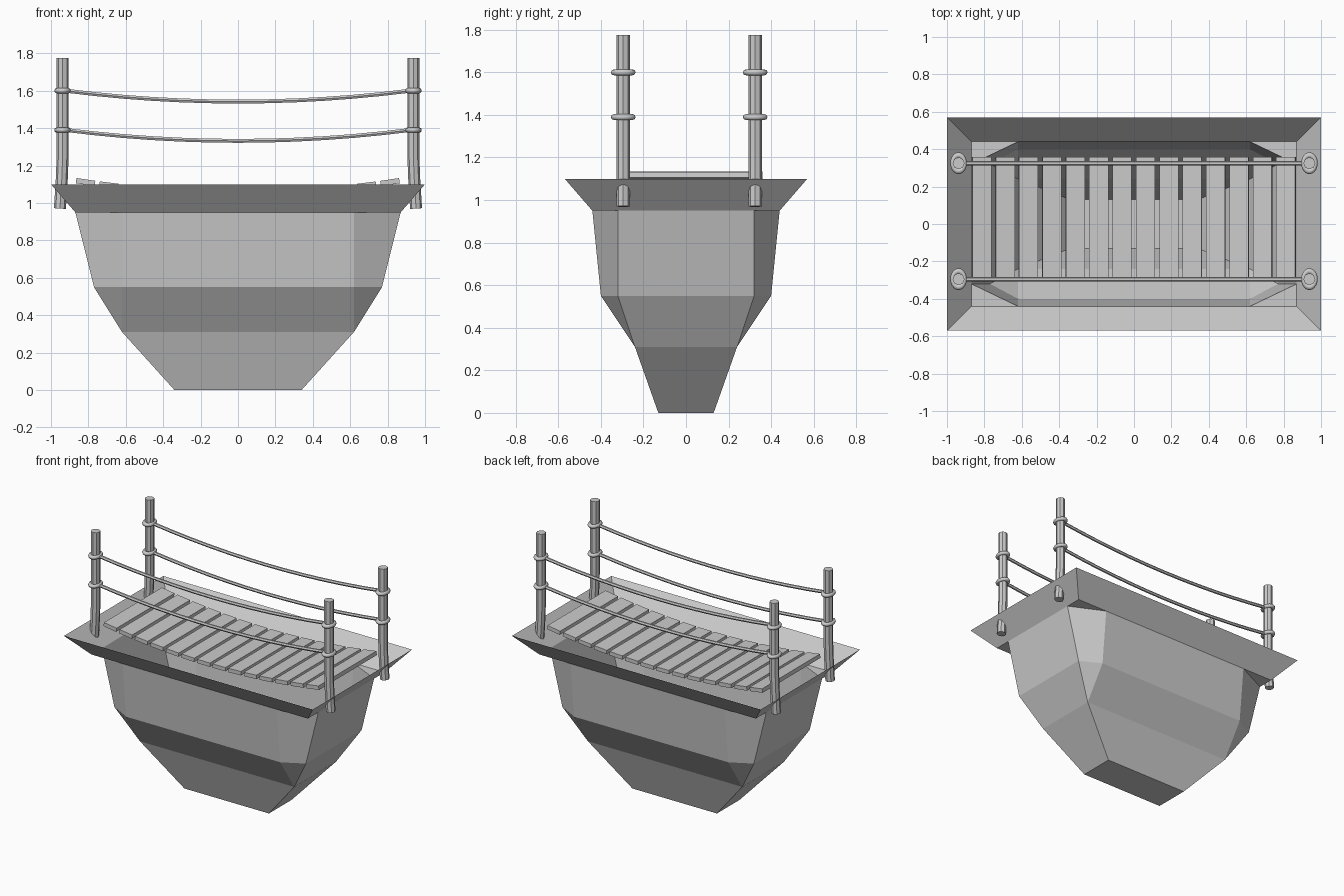
import bpy, bmesh, math
from mathutils import Vector

if "Cube" in bpy.data.objects:
    bpy.data.objects.remove(bpy.data.objects["Cube"])

CY = 0.015  # the bridge sits slightly behind the basin centre


def tube(name, points, radius, res):
    """Round tube through a few points, capped and turned into a mesh."""
    cu = bpy.data.curves.new(name, 'CURVE')
    cu.dimensions = '3D'
    cu.bevel_depth = radius
    cu.bevel_resolution = res
    cu.use_fill_caps = True
    sp = cu.splines.new('POLY')
    sp.points.add(len(points) - 1)
    for p, co in zip(sp.points, points):
        p.co = (*co, 1)
    ob = bpy.data.objects.new(name, cu)
    bpy.context.collection.objects.link(ob)
    bpy.ops.object.select_all(action='DESELECT')
    ob.select_set(True)
    bpy.context.view_layer.objects.active = ob
    bpy.ops.object.convert(target='MESH')
    bpy.ops.object.shade_smooth_by_angle(angle=math.radians(40))
    return ob


# Basin: open faceted shell, chamfered corners that run to a point, flared rim
bm = bmesh.new()


def rect(x, y, z):
    return [bm.verts.new((sx * x, sy * y, z))
            for sx, sy in ((1, -1), (1, 1), (-1, 1), (-1, -1))]


def octagon(x, y, cx, cy, z):
    # two vertices per corner, in the same counter-clockwise order as rect
    pts = [(cx, -y), (x, -cy), (x, cy), (cx, y),
           (-cx, y), (-x, cy), (-x, -cy), (-cx, -y)]
    return [bm.verts.new((px, py, z)) for px, py in pts]


base = rect(0.34, 0.13, 0)
low = rect(0.62, 0.24, 0.31)
mid = octagon(0.77, 0.40, 0.62, 0.32, 0.55)
top = octagon(0.87, 0.44, 0.62, 0.32, 0.95)
ledge = rect(0.87, 0.44, 0.95)
rim = rect(1.0, 0.57, 1.10)

bm.faces.new(base[::-1])
for i in range(4):
    j = (i + 1) % 4
    a, b, c = 2 * i, 2 * i + 1, (2 * i + 2) % 8
    bm.faces.new((base[i], base[j], low[j], low[i]))
    bm.faces.new((low[i], low[j], mid[c], mid[b]))
    bm.faces.new((low[i], mid[b], mid[a]))
    bm.faces.new((mid[a], mid[b], top[b], top[a]))
    bm.faces.new((mid[b], mid[c], top[c], top[b]))
    bm.faces.new((top[a], top[b], ledge[i]))
    bm.faces.new((ledge[i], ledge[j], rim[j], rim[i]))
bmesh.ops.remove_doubles(bm, verts=bm.verts[:], dist=1e-5)
me = bpy.data.meshes.new("basin")
bm.to_mesh(me)
bm.free()
bpy.context.collection.objects.link(bpy.data.objects.new("basin", me))

# Deck planks: following a shallow sag
SAG, HALF = 0.06, 0.815
for i in range(14):
    x = -HALF + i * 0.1252
    z = 1.052 + SAG * (x / HALF) ** 2
    bpy.ops.mesh.primitive_cube_add(size=1, location=(x, 0.027, z))
    plank = bpy.context.object
    plank.name = f"plank_{i + 1}"
    plank.scale = (0.102, 0.665, 0.028)
    plank.rotation_euler.y = -math.atan(2 * SAG * x / HALF ** 2)

# Posts, rope rings and sagging hand ropes on both sides
for side, y in (("front", CY - 0.31), ("back", CY + 0.31)):
    for end, s in (("left", -1), ("right", 1)):
        x = s * 0.938
        tube(f"{side}_{end}_post",
             [(x + s * 0.014, y, 0.97), (x + s * 0.004, y, 1.13),
              (x, y, 1.24), (x, y, 1.775)], 0.032, 2)
        for h in (1.39, 1.60):
            bpy.ops.mesh.primitive_torus_add(
                major_segments=20, minor_segments=8, major_radius=0.038,
                minor_radius=0.014, location=(x, y, h))
            ring = bpy.context.object
            ring.name = f"{side}_{end}_rope_ring"
            ring.scale = (0.85, 1.12, 1)
            bpy.ops.object.shade_smooth()
    for label, h in (("lower", 1.39), ("upper", 1.60)):
        pts = []
        for k in range(13):
            t = -1 + k / 6
            pts.append((t * 0.92, y, h - 0.058 * (1 - t * t)))
        tube(f"{side}_{label}_rope", pts, 0.012, 1)
